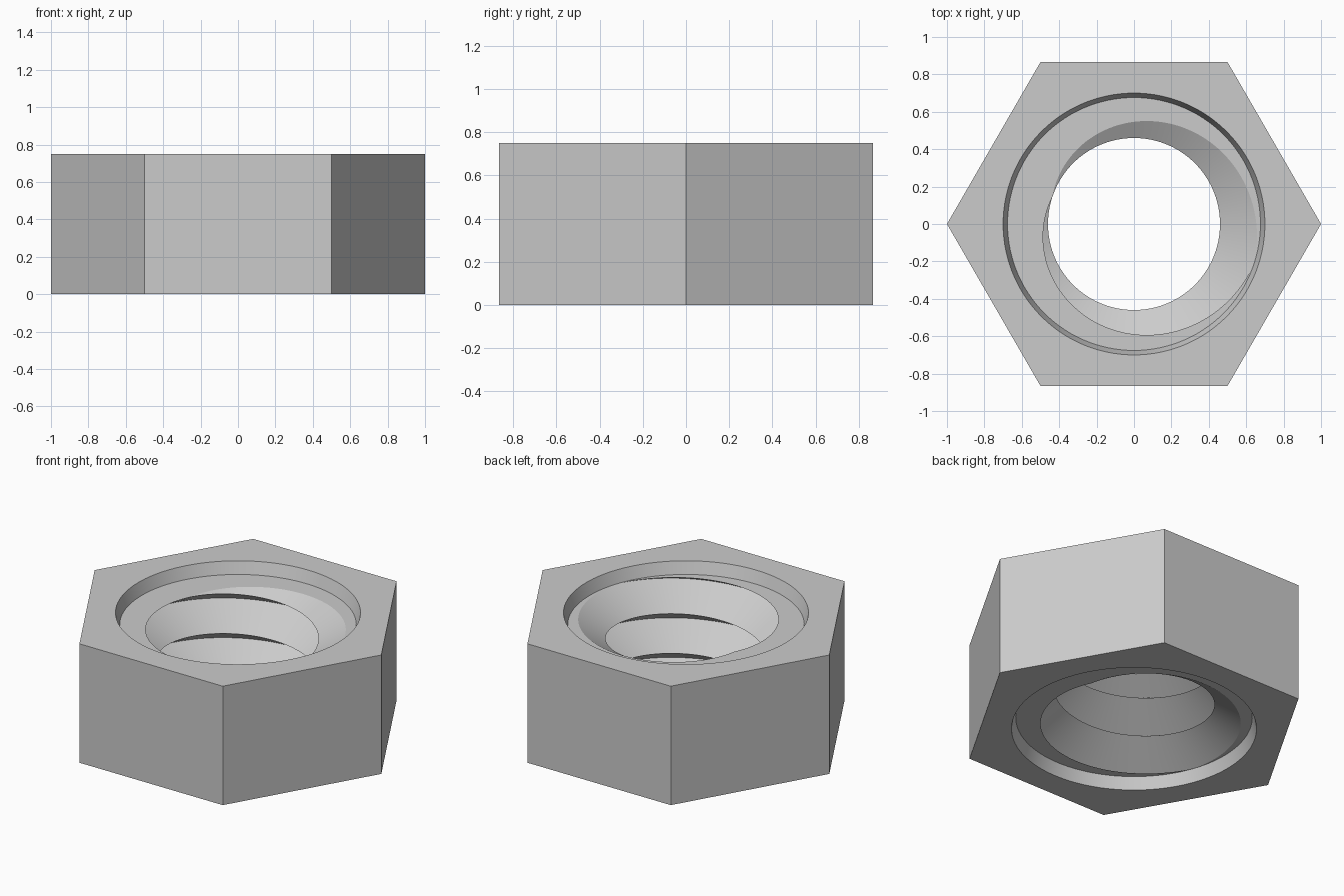
import bpy
import bmesh
from math import radians, degrees, cos, sin

if "Cube" in bpy.data.objects:
    bpy.data.objects.remove(bpy.data.objects["Cube"], do_unlink=True)

HEIGHT = 0.75
RECESS = 0.075               # depth of the countersink on both faces
LOW, HIGH = RECESS, HEIGHT - RECESS
CREST, ROOT, RIM = 0.46, 0.676, 0.70
PITCH = 0.25
START = 162                  # angle where a crest meets the upper ledge
STEP = 3                     # degrees per column


def hex_radius(deg):
    """Distance from the axis to the hexagon outline."""
    return cos(radians(30)) / cos(radians(deg % 60 - 30))


def crest_height(deg):
    return HIGH + PITCH * (deg - START) / 360


def thread_radius(deg, z):
    """Sharp V thread: crest at phase 0, root at phase one half."""
    phase = ((z - crest_height(deg)) / PITCH) % 1
    return CREST + (ROOT - CREST) * (1 - abs(2 * phase - 1))


def section(deg):
    """Closed outline (radius, z) of the nut wall at one angle."""
    corners = [crest_height(deg) + k * PITCH / 2 for k in range(4, -9, -1)]
    levels = [min(HIGH, max(LOW, z)) for z in corners]
    thread = [(thread_radius(deg, z), z) for z in levels]
    outer = hex_radius(deg)
    return ([(outer, 0), (outer, HEIGHT), (RIM, HEIGHT), (ROOT, HIGH)]
            + thread + [(ROOT, LOW), (RIM, 0)])


# Nut body with internal helical thread
bm = bmesh.new()
columns = []
for deg in range(0, 360 + STEP, STEP):
    a = radians(deg)
    columns.append([bm.verts.new((r * cos(a), r * sin(a), z))
                    for r, z in section(deg)])
for left, right in zip(columns, columns[1:]):
    n = len(left)
    for i in range(n):
        j = (i + 1) % n
        bm.faces.new((left[i], right[i], right[j], left[j]))

# Weld the seam and the clamped thread ends
bmesh.ops.remove_doubles(bm, verts=bm.verts, dist=0.0001)
bmesh.ops.recalc_face_normals(bm, faces=bm.faces)
mesh = bpy.data.meshes.new("hex_nut")
bm.to_mesh(mesh)
bm.free()
nut = bpy.data.objects.new("hex_nut", mesh)
bpy.context.collection.objects.link(nut)

# Grey metal
grey = bpy.data.materials.new("light_grey")
grey.use_nodes = True
colour = (0.6, 0.6, 0.6, 1)
grey.diffuse_color = colour
grey.node_tree.nodes["Principled BSDF"].inputs["Base Color"].default_value = colour
mesh.materials.append(grey)

# Smooth flanks, crisp corners
bpy.ops.object.select_all(action="DESELECT")
nut.select_set(True)
bpy.context.view_layer.objects.active = nut
bpy.ops.object.shade_smooth_by_angle(angle=radians(20))
